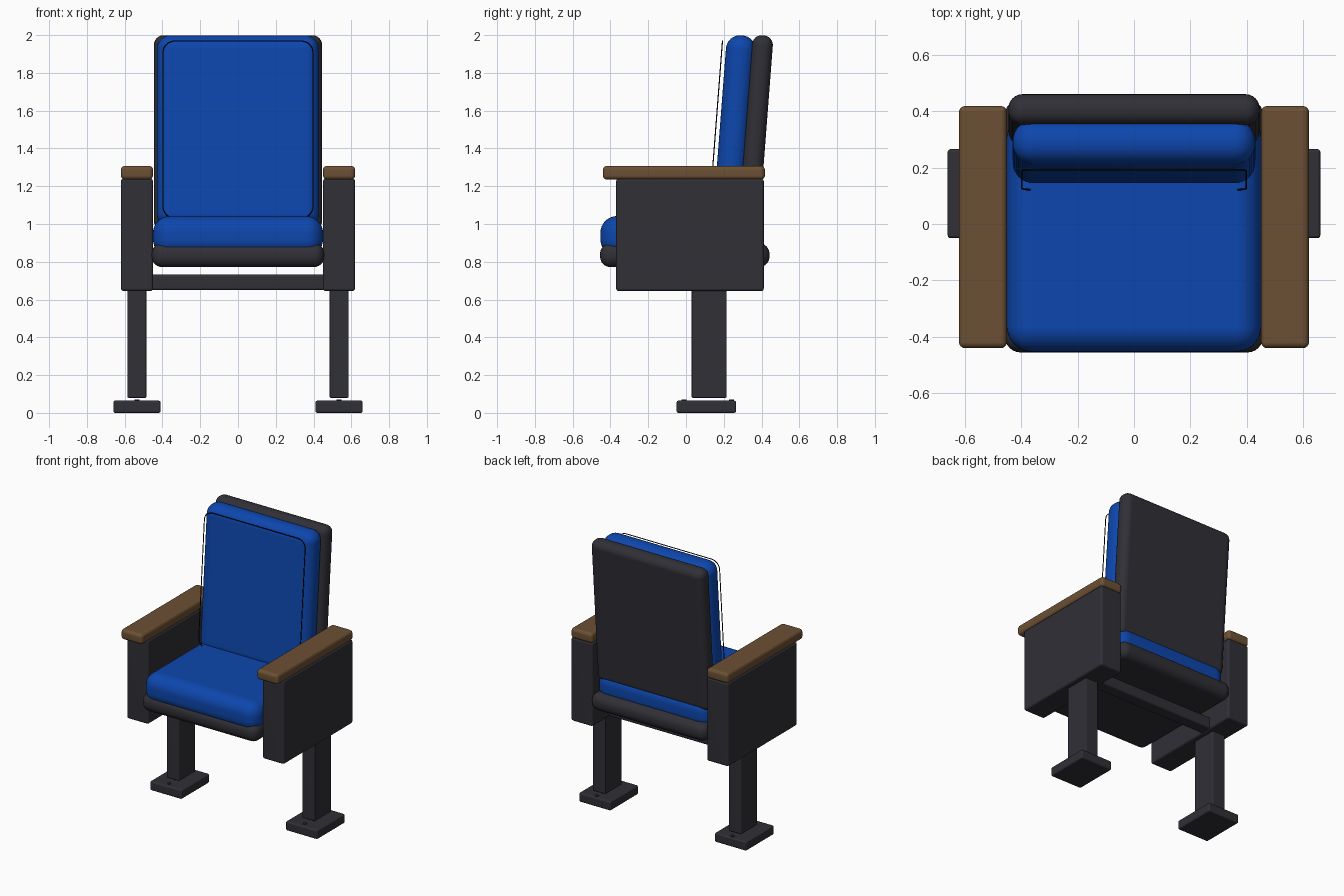
import bpy, bmesh, math
from mathutils import Matrix, Vector

if "Cube" in bpy.data.objects:
    bpy.data.objects.remove(bpy.data.objects["Cube"])


def material(name, rgb):
    m = bpy.data.materials.new(name)
    m.diffuse_color = (*rgb, 1)
    m.use_nodes = True
    m.node_tree.nodes["Principled BSDF"].inputs["Base Color"].default_value = m.diffuse_color
    return m


DARK = material("charcoal", (0.029, 0.029, 0.037))
BLUE = material("blue fabric", (0.004, 0.062, 0.42))
WOOD = material("brown wood", (0.15, 0.08, 0.034))
BLACK = material("black piping", (0.004, 0.004, 0.005))

TILT = -math.radians(4.4)


def finish(obj, mat):
    obj.data.materials.append(mat)
    bpy.ops.object.select_all(action='DESELECT')
    obj.select_set(True)
    bpy.context.view_layer.objects.active = obj
    bpy.ops.object.shade_smooth_by_angle(angle=math.radians(40))
    obj.modifiers.new("weighted normals", 'WEIGHTED_NORMAL').keep_sharp = True


def box(name, mat, x, y, z, radius, segments=3, tilt=0.0):
    """Rounded box from (min, max) ranges, tilted about its own centre."""
    size = [b - a for a, b in (x, y, z)]
    centre = [(a + b) / 2 for a, b in (x, y, z)]
    bm = bmesh.new()
    bmesh.ops.create_cube(bm, size=1)
    bmesh.ops.scale(bm, vec=size, verts=bm.verts)
    bmesh.ops.bevel(bm, geom=bm.edges[:], offset=radius, segments=segments,
                    profile=0.5, affect='EDGES', clamp_overlap=True)
    mesh = bpy.data.meshes.new(name)
    bm.to_mesh(mesh)
    bm.free()
    obj = bpy.data.objects.new(name, mesh)
    bpy.context.collection.objects.link(obj)
    obj.location = centre
    obj.rotation_euler.x = tilt
    finish(obj, mat)
    return obj


def bolt(name, x, y, z):
    bpy.ops.mesh.primitive_cylinder_add(vertices=16, radius=0.013, depth=0.012,
                                        location=(x, y, z))
    obj = bpy.context.object
    obj.name = name
    finish(obj, DARK)


# Left and right supports
for side, s in (("left", -1), ("right", 1)):
    def span(a, b):
        return tuple(sorted((s * a, s * b)))
    box(f"{side}_foot", DARK, span(0.41, 0.66), (-0.05, 0.265), (0.0, 0.065), 0.01)
    box(f"{side}_leg", DARK, span(0.485, 0.585), (0.03, 0.215), (0.08, 0.66), 0.006)
    box(f"{side}_side_panel", DARK, span(0.45, 0.62), (-0.37, 0.412), (0.645, 1.24), 0.014)
    box(f"{side}_armrest", WOOD, span(0.45, 0.62), (-0.44, 0.418), (1.235, 1.308), 0.022, 4)
    for end, y in (("front", -0.01), ("back", 0.24)):
        bolt(f"{side}_{end}_bolt", s * 0.535, y, 0.065)

# Bar between the panels
box("cross_bar", DARK, (-0.46, 0.46), (0.135, 0.225), (0.65, 0.732), 0.012)

# Seat
box("seat_base", DARK, (-0.457, 0.457), (-0.455, 0.442), (0.772, 0.898), 0.055, 6)
box("seat_cushion", BLUE, (-0.45, 0.45), (-0.453, 0.395), (0.83, 1.042), 0.088, 8)

# Reclined back
box("back_shell", DARK, (-0.445, 0.445), (0.314, 0.424), (0.965, 2.0), 0.05, 6, TILT)
box("back_cushion", BLUE, (-0.43, 0.43), (0.178, 0.335), (0.98, 2.0), 0.074, 8, TILT)

# Thin piping loop standing just in front of the back cushion
W, H, R = 0.397, 0.47, 0.06
place = Matrix.Translation((0, 0.157, 1.5)) @ Matrix.Rotation(TILT, 4, 'X')
curve = bpy.data.curves.new("back_piping", 'CURVE')
curve.dimensions = '3D'
curve.bevel_depth = 0.003
curve.bevel_resolution = 1
spline = curve.splines.new('POLY')
loop = []
for k, (cx, cz) in enumerate(((1, 1), (-1, 1), (-1, -1), (1, -1))):
    for i in range(7):
        a = math.pi / 2 * (k + i / 6)
        loop.append(place @ Vector((cx * (W - R) + R * math.cos(a), 0,
                                    cz * (H - R) + R * math.sin(a))))
spline.points.add(len(loop) - 1)
for p, co in zip(spline.points, loop):
    p.co = (*co, 1)
spline.use_cyclic_u = True
piping = bpy.data.objects.new("back_piping", curve)
bpy.context.collection.objects.link(piping)
bpy.ops.object.select_all(action='DESELECT')
piping.select_set(True)
bpy.context.view_layer.objects.active = piping
bpy.ops.object.convert(target='MESH')
finish(bpy.context.object, BLACK)
